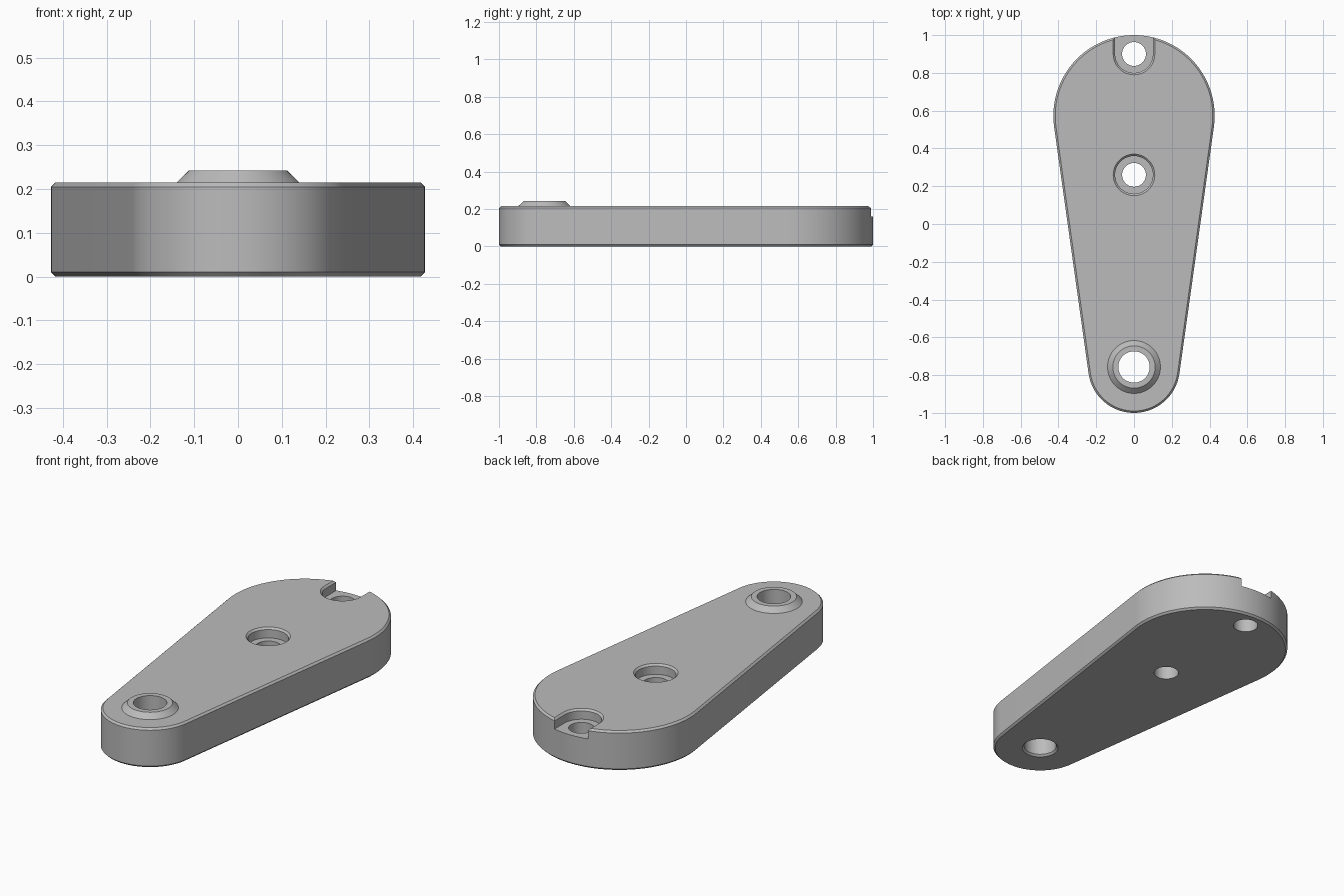
import bpy, bmesh
from math import asin, cos, sin, pi

cube = bpy.data.objects.get("Cube")
if cube:
    bpy.data.objects.remove(cube, do_unlink=True)

metal = bpy.data.materials.new("plain grey metal")
metal.use_nodes = True
grey = (0.5, 0.5, 0.5, 1)
metal.diffuse_color = grey
metal.node_tree.nodes["Principled BSDF"].inputs["Base Color"].default_value = grey

TOP, FLOOR, BEVEL = 0.215, 0.16, 0.01
PIVOT_Y, BOLT_Y, SLOT_Y = -0.757, 0.26, 0.9


def arc(y, r, start, end, steps):
    return [(r * cos(start + (end - start) * i / steps),
             y + r * sin(start + (end - start) * i / steps)) for i in range(steps + 1)]


def circle(y):
    return lambda r: arc(y, r, 0, 2 * pi, 64)[:-1]


def hull(y_back, r_back, y_front, r_front):
    """Two circles joined by tangent lines, grown by an offset."""
    a = asin((r_back - r_front) / (y_back - y_front))
    return lambda grow: (arc(y_back, r_back + grow, -a, pi + a, 56)
                         + arc(y_front, r_front + grow, pi + a, 2 * pi - a, 48))


def loft(name, outline, layers):
    """Stack outlines given as (size, height) and cap both ends."""
    bm = bmesh.new()
    rings = [[bm.verts.new((x, y, z)) for x, y in outline(size)] for size, z in layers]
    bm.faces.new(rings[0][::-1])
    bm.faces.new(rings[-1])
    n = len(rings[0])
    for low, high in zip(rings, rings[1:]):
        for i in range(n):
            j = (i + 1) % n
            bm.faces.new((low[i], low[j], high[j], high[i]))
    mesh = bpy.data.meshes.new(name)
    bm.to_mesh(mesh)
    bm.free()
    mesh.materials.append(metal)
    obj = bpy.data.objects.new(name, mesh)
    bpy.context.collection.objects.link(obj)
    return obj


def combine(body, tool, operation):
    tool.hide_render = True
    mod = body.modifiers.new(tool.name, "BOOLEAN")
    mod.operation, mod.solver, mod.object = operation, "EXACT", tool
    bpy.context.view_layer.objects.active = body
    bpy.ops.object.modifier_apply(modifier=mod.name)
    bpy.data.objects.remove(tool, do_unlink=True)


# Tapered plate with bevelled rims
plate = loft("tapered_plate", hull(0.573, 0.427, -0.757, 0.243),
             [(-BEVEL, 0), (0, BEVEL), (0, TOP - BEVEL), (-BEVEL, TOP)])

# Raised conical boss around the pivot hole
combine(plate, loft("pivot_boss", circle(PIVOT_Y),
                    [(0.14, TOP - 0.05), (0.14, TOP), (0.112, 0.242)]), "UNION")

# Pivot hole, flared underneath
combine(plate, loft("pivot_hole", circle(PIVOT_Y),
                    [(0.103, -BEVEL), (0.083, BEVEL), (0.083, 0.4)]), "DIFFERENCE")

# Counterbored middle bolt hole
rim = [(0.1, FLOOR), (0.1, TOP - BEVEL), (0.16, TOP + 0.05)]
combine(plate, loft("bolt_hole", circle(BOLT_Y),
                    [(0.063, -0.1), (0.063, FLOOR)] + rim), "DIFFERENCE")

# Open slot at the back with its own bolt hole
combine(plate, loft("back_slot", hull(1.2, 0.1, SLOT_Y, 0.1),
                    [(r - 0.1, z) for r, z in rim]), "DIFFERENCE")
combine(plate, loft("slot_bolt_hole", circle(SLOT_Y),
                    [(0.063, -0.1), (0.063, FLOOR + 0.1)]), "DIFFERENCE")

# Smooth curved walls, keep crisp edges
bpy.ops.object.select_all(action="DESELECT")
plate.select_set(True)
bpy.context.view_layer.objects.active = plate
bpy.ops.object.shade_smooth_by_angle(angle=pi / 6)
